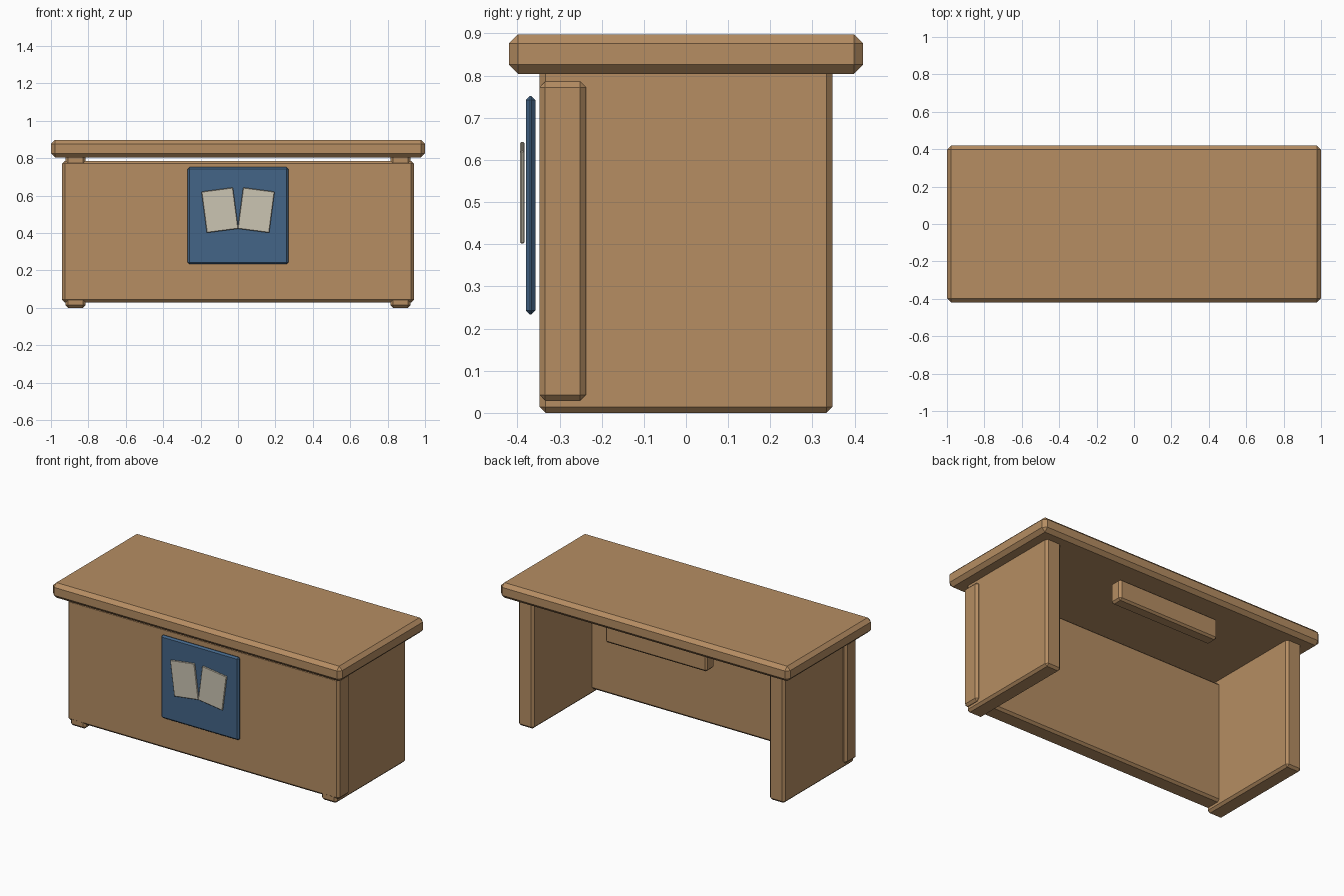
import bpy, bmesh, math
from mathutils import Matrix

if "Cube" in bpy.data.objects:
    bpy.data.objects.remove(bpy.data.objects["Cube"])


def material(name, rgb):
    m = bpy.data.materials.new(name)
    m.diffuse_color = (*rgb, 1)
    m.use_nodes = True
    m.node_tree.nodes["Principled BSDF"].inputs["Base Color"].default_value = m.diffuse_color
    return m


wood = material("warm_wood", (0.465, 0.268, 0.123))
blue = material("sign_blue", (0.056, 0.130, 0.242))
paper = material("page_cream", (0.600, 0.555, 0.450))


def box(name, x, y, z, chamfer, mat, tilt=0):
    """Chamfered box from (min, max) ranges, tilted in degrees about y."""
    size = [r[1] - r[0] for r in (x, y, z)]
    bm = bmesh.new()
    bmesh.ops.create_cube(bm, size=1, matrix=Matrix.Diagonal((*size, 1)))
    bmesh.ops.bevel(bm, geom=bm.edges[:], offset=chamfer, segments=1,
                    profile=0.5, affect='EDGES')
    mesh = bpy.data.meshes.new(name)
    bm.to_mesh(mesh)
    bm.free()
    mesh.materials.append(mat)
    ob = bpy.data.objects.new(name, mesh)
    ob.location = [sum(r) / 2 for r in (x, y, z)]
    ob.rotation_euler.y = math.radians(tilt)
    bpy.context.collection.objects.link(ob)
    return ob


# Desk body
box("desk_top", (-1, 1), (-0.42, 0.42), (0.804, 0.898), 0.022, wood)
box("front_panel", (-0.94, 0.94), (-0.348, -0.237), (0.029, 0.786), 0.014, wood)
box("drawer", (-0.352, 0.352), (0.22, 0.30), (0.653, 0.786), 0.012, wood)

# Front sign
box("sign_plate", (-0.27, 0.27), (-0.380, -0.357), (0.233, 0.752), 0.01, blue)

# Mirrored parts: side panels and open-book pages
for side, s in (("left", -1), ("right", 1)):
    box(side + "_side_panel", sorted((s * 0.815, s * 0.922)), (-0.347, 0.347),
        (0, 0.82), 0.014, wood)
    box(side + "_page", sorted((s * 0.012, s * 0.182)), (-0.3935, -0.3835),
        (0.411, 0.633), 0.003, paper, tilt=s * 7.5)
